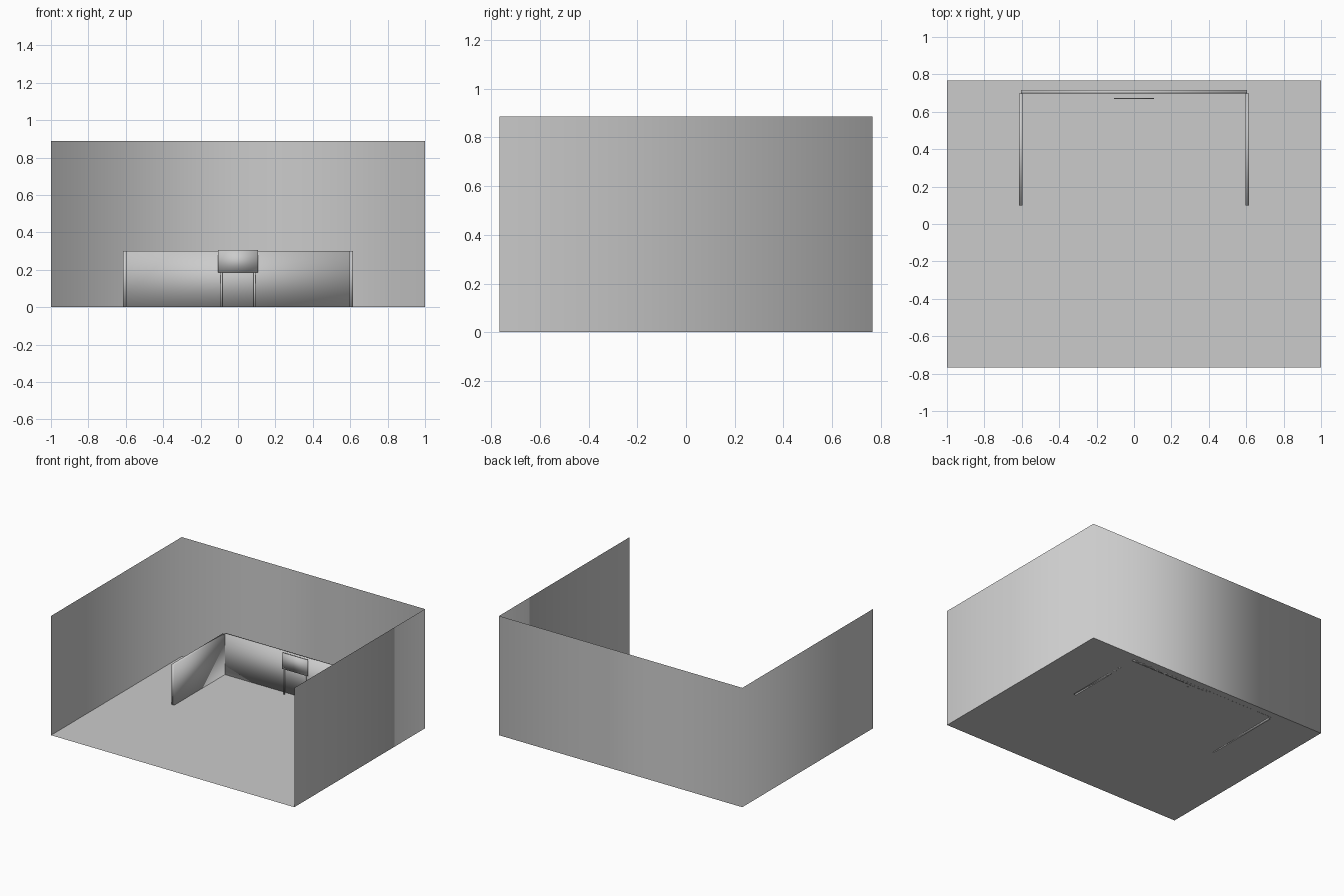
import bpy

cube = bpy.data.objects.get("Cube")
if cube:
    bpy.data.objects.remove(cube)


def material(name, value):
    mat = bpy.data.materials.new(name)
    mat.use_nodes = True
    color = (value, value, value, 1)
    mat.diffuse_color = color
    mat.node_tree.nodes["Principled BSDF"].inputs["Base Color"].default_value = color
    return mat


grey = material("plain grey", 0.6)


def add_mesh(name, verts, faces, smooth=True):
    mesh = bpy.data.meshes.new(name)
    mesh.from_pydata(verts, [], faces)
    mesh.materials.append(grey)
    for poly in mesh.polygons:
        poly.use_smooth = smooth
    obj = bpy.data.objects.new(name, mesh)
    bpy.context.collection.objects.link(obj)
    return obj


def box(name, low, high, smooth=True):
    verts = [(x, y, z) for x in (low[0], high[0])
             for y in (low[1], high[1]) for z in (low[2], high[2])]
    faces = [(0, 1, 3, 2), (4, 6, 7, 5), (0, 4, 5, 1),
             (2, 3, 7, 6), (0, 2, 6, 4), (1, 5, 7, 3)]
    return add_mesh(name, verts, faces, smooth)


# Room: flat floor and one strip of wall around three sides
W, D, H = 1.0, 0.767, 0.887
plan = [(-W, -D), (-W, D), (W, D), (W, -D)]
add_mesh("floor", [(x, y, 0) for x, y in plan], [(3, 2, 1, 0)], False)
add_mesh("room_walls", [(x, y, z) for z in (0, H) for x, y in plan],
         [(i, i + 1, i + 5, i + 4) for i in range(3)])

# Booth: back partition and two side partitions
TOP = 0.3
box("back_partition", (-0.605, 0.697, 0), (0.605, 0.717, TOP))
for side, x in (("right", -0.605), ("left", 0.605)):
    box(side + "_partition", (x - 0.01, 0.1, 0), (x + 0.01, 0.697, TOP))

# Display stand: thin panel on two slim legs
box("display_panel", (-0.106, 0.667, 0.186), (0.106, 0.673, 0.306))
for side, x in (("right", -0.089), ("left", 0.089)):
    box(side + "_leg", (x - 0.005, 0.667, 0), (x + 0.005, 0.673, 0.186))
